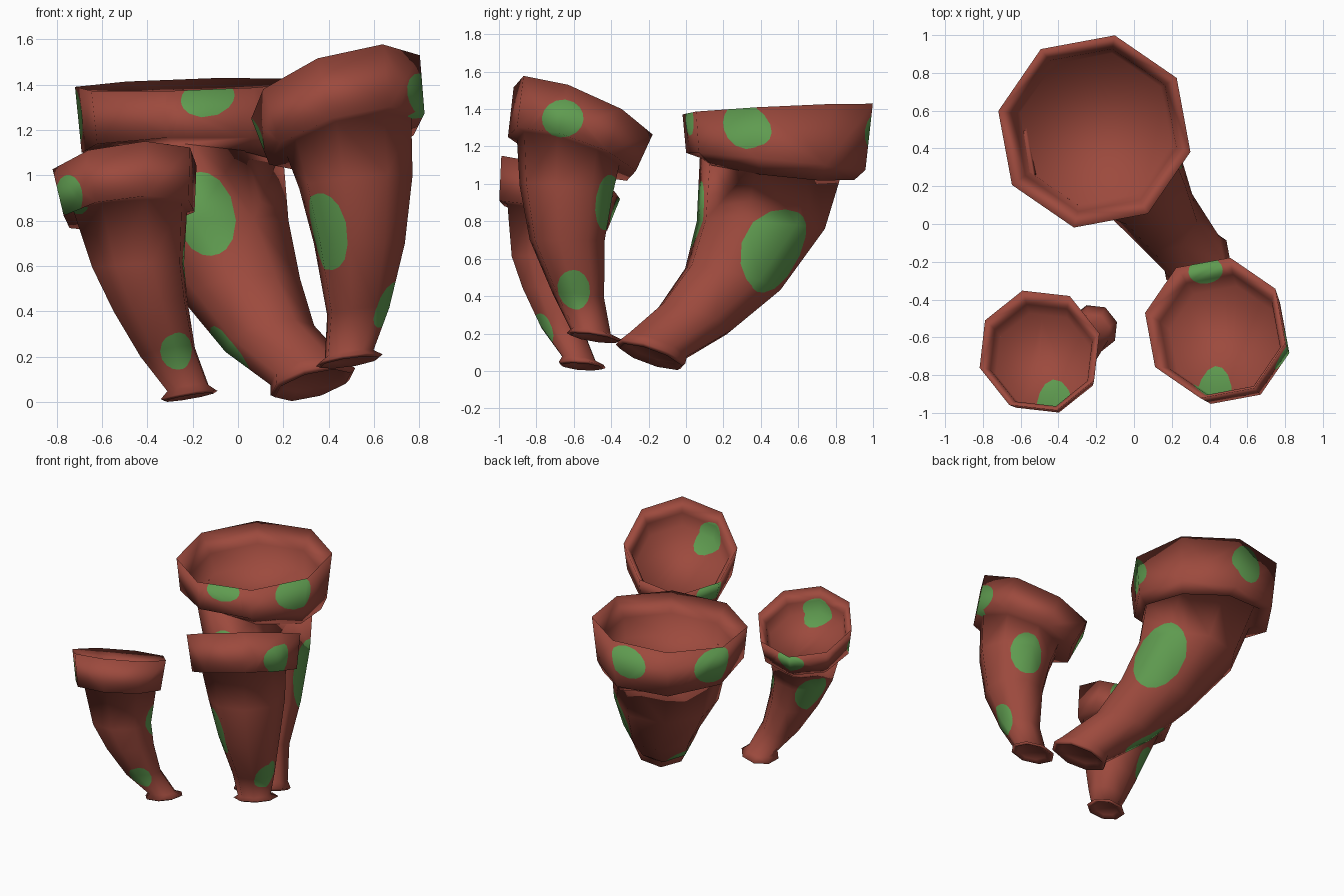
import bpy, bmesh, math
from mathutils import Vector
from mathutils.bvhtree import BVHTree
from mathutils.interpolate import poly_3d_calc

if "Cube" in bpy.data.objects:
    bpy.data.objects.remove(bpy.data.objects["Cube"])

SIDES = 8

def material(name, rgb):
    m = bpy.data.materials.new(name)
    m.diffuse_color = (*rgb, 1)
    m.use_nodes = True
    m.node_tree.nodes["Principled BSDF"].inputs["Base Color"].default_value = m.diffuse_color
    return m

RED = material("brick red", (0.335, 0.068, 0.047))
GREEN = material("leaf green", (0.115, 0.33, 0.08))

def ring(bm, sec, turn):
    """Octagon section: centre x, y, z, radius, slope along x, slope along y."""
    x, y, z, r, sx, sy = sec
    out = []
    for i in range(SIDES):
        a = math.radians(turn) + math.tau * i / SIDES
        dx, dy = r * math.cos(a), r * math.sin(a)
        out.append(bm.verts.new((x + dx, y + dy, z + sx * dx + sy * dy)))
    return out

def base_mesh(name, sections, turn):
    bm = bmesh.new()
    rings = [ring(bm, s, turn) for s in sections]
    for lo, hi in zip(rings, rings[1:]):
        for i in range(SIDES):
            j = (i + 1) % SIDES
            bm.faces.new((lo[i], lo[j], hi[j], hi[i]))
    bm.faces.new(rings[0][::-1])
    bm.faces.new(rings[-1])
    bmesh.ops.triangulate(bm, faces=[f for f in bm.faces if len(f.verts) == 4])
    for f in bm.faces:
        f.smooth = True
    me = bpy.data.meshes.new(name)
    bm.to_mesh(me)
    bm.free()
    return me

def horn(name, sections, turn, lean, spots):
    base = base_mesh(name + "_base", sections, turn)
    corner = [n.vector.copy() for n in base.corner_normals]
    pts = [v.co.copy() for v in base.vertices]
    polys = [list(p.vertices) for p in base.polygons]
    starts = [p.loop_start for p in base.polygons]
    tree = BVHTree.FromPolygons(pts, polys)

    def smooth_normal(face, co):
        w = poly_3d_calc([pts[v] for v in polys[face]], co)
        n = sum((corner[starts[face] + k] * wk for k, wk in enumerate(w)), Vector())
        return n.normalized()

    bm = bmesh.new()
    bm.from_mesh(base)
    src = bm.faces.layers.int.new("source")
    for i, f in enumerate(bm.faces):
        f[src] = i

    # cut each painted spot into the surface with a ring of planes
    for x, y, z, r, stretch in spots:
        loc, face_n, idx, _ = tree.find_nearest(Vector((x, y, z)))
        axis = (smooth_normal(idx, loc) + face_n).normalized()
        u = Vector(lean).cross(axis).normalized()
        v = axis.cross(u)
        near = {h[2] for h in tree.find_nearest_range(loc, r * max(1, stretch) * 1.05)}
        region = [f for f in bm.faces if f[src] in near and f.normal.dot(axis) > 0.15]
        for k in range(16):
            a = math.tau * k / 16
            d = u * math.cos(a) + v * math.sin(a)
            p = loc + d * math.hypot(r * math.cos(a), r * stretch * math.sin(a))
            geom = list({e for f in region for e in (*f.verts, *f.edges)}) + region
            res = bmesh.ops.bisect_plane(bm, geom=geom, dist=1e-5, plane_co=p, plane_no=d)
            region = [f for f in res["geom"] if isinstance(f, bmesh.types.BMFace)
                      and (f.calc_center_median() - p).dot(d) < 0]
        for f in region:
            f.material_index = 1

    source = [f[src] for f in bm.faces]
    me = bpy.data.meshes.new(name)
    bm.to_mesh(me)
    bm.free()
    me.materials.append(RED)
    me.materials.append(GREEN)
    # keep the uncut horn's smooth shading over the cut faces
    normals = [None] * len(me.loops)
    for p in me.polygons:
        for li in p.loop_indices:
            normals[li] = smooth_normal(source[p.index], me.vertices[me.loops[li].vertex_index].co)
    me.normals_split_custom_set(normals)
    ob = bpy.data.objects.new(name, me)
    bpy.context.collection.objects.link(ob)
    bpy.data.meshes.remove(base)

def rim(bottom, top, lip, floor):
    """Thick collar: lower edge, upper edge, sloped lip and sunken floor.
    lip and floor are (radius, depth below the upper edge)."""
    x, y, z, r, sx, sy = top
    n = Vector((-sx, -sy, 1)).normalized()
    out = [bottom, top]
    for rad, depth in (lip, floor):
        c = Vector((x, y, z)) - n * depth
        out.append((*c, rad, sx, sy))
    return out

# large back horn
horn("large_horn", [
    (0.33, -0.18, 0.10, 0.13, 0.25, -0.33), (0.33, -0.19, 0.075, 0.17, 0.25, -0.33),
    (0.33, -0.19, 0.09, 0.19, 0.25, -0.33), (0.31, -0.16, 0.13, 0.17, 0.25, -0.36),
    (0.14, 0.05, 0.28, 0.20, 0.22, -0.36), (0.02, 0.25, 0.49, 0.26, 0.15, -0.26),
    (-0.12, 0.40, 0.78, 0.35, 0.05, -0.07), (-0.19, 0.46, 1.12, 0.395, 0, -0.05),
    (-0.18, 0.49, 1.08, 0.42, -0.1, -0.12)]
    + rim((-0.21, 0.48, 1.12, 0.49, 0.02, -0.1), (-0.21, 0.49, 1.40, 0.52, 0.03, 0.05),
          (0.44, 0.13), (0.41, 0.27)),
    33, (-0.25, 0.5, 1), [
    (-0.13, 0.0, 1.34, 0.12, 0.6), (0.25, 0.31, 1.31, 0.14, 0.8),
    (-0.20, 0.97, 1.28, 0.13, 0.9), (-0.68, 0.64, 1.26, 0.14, 0.9),
    (-0.14, 0.06, 0.83, 0.125, 1.5), (0.18, 0.48, 0.64, 0.17, 1.4),
    (-0.02, 0.09, 0.22, 0.12, 1.3)])

# right front horn
horn("right_horn", [
    (0.49, -0.50, 0.195, 0.10, 0.15, -0.15), (0.49, -0.49, 0.175, 0.13, 0.15, -0.15),
    (0.49, -0.49, 0.185, 0.15, 0.15, -0.15), (0.49, -0.51, 0.21, 0.11, 0.15, -0.15),
    (0.53, -0.575, 0.40, 0.14, 0.1, -0.1), (0.535, -0.635, 0.70, 0.205, 0, 0),
    (0.52, -0.64, 0.97, 0.255, 0.1, -0.1), (0.49, -0.63, 1.17, 0.28, 0.25, -0.3)]
    + rim((0.48, -0.61, 1.16, 0.35, 0.26, -0.32), (0.43, -0.55, 1.39, 0.38, 0.29, -0.4),
          (0.325, 0.10), (0.30, 0.20)),
    33, (0, -0.1, 1), [
    (0.42, -0.92, 1.33, 0.10, 1), (0.81, -0.66, 1.35, 0.11, 0.9),
    (0.38, -0.24, 1.19, 0.09, 0.9), (0.12, -0.45, 1.18, 0.10, 0.9),
    (0.38, -0.77, 0.75, 0.12, 1.45), (0.67, -0.60, 0.43, 0.085, 1.3),
    (0.60, -0.42, 0.90, 0.11, 1.35)])

# left front horn
horn("left_horn", [
    (-0.22, -0.56, 0.04, 0.08, 0.17, -0.08), (-0.215, -0.555, 0.022, 0.11, 0.17, -0.08),
    (-0.215, -0.555, 0.032, 0.13, 0.17, -0.08), (-0.22, -0.57, 0.06, 0.095, 0.17, -0.15),
    (-0.31, -0.66, 0.22, 0.125, 0.2, -0.15), (-0.385, -0.71, 0.42, 0.17, 0.15, -0.1),
    (-0.44, -0.73, 0.60, 0.21, 0.05, -0.05), (-0.475, -0.705, 0.84, 0.26, 0.05, -0.2)]
    + rim((-0.48, -0.71, 0.83, 0.30, 0.1, -0.25), (-0.50, -0.67, 1.035, 0.33, 0.12, -0.33),
          (0.28, 0.08), (0.26, 0.17)),
    16, (-0.25, -0.15, 1), [
    (-0.42, -0.98, 0.98, 0.10, 0.85), (-0.75, -0.84, 0.91, 0.09, 1),
    (-0.57, -0.39, 0.87, 0.09, 0.8), (-0.27, -0.45, 0.94, 0.085, 0.9),
    (-0.27, -0.76, 0.22, 0.07, 1.3), (-0.26, -0.63, 0.62, 0.09, 1.35),
    (-0.59, -0.62, 0.55, 0.105, 1.35)])
